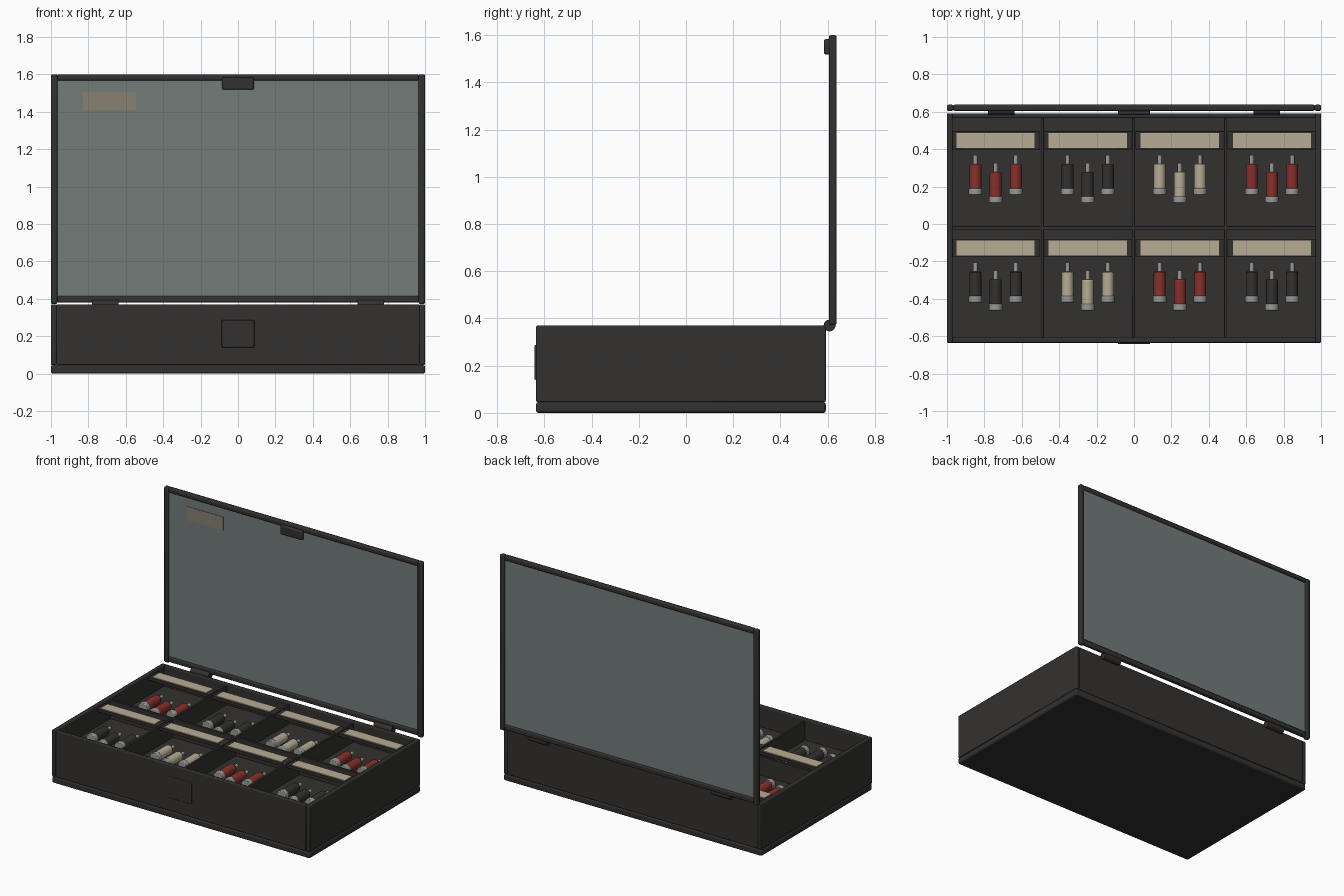
import bpy, math

if "Cube" in bpy.data.objects:
    bpy.data.objects.remove(bpy.data.objects["Cube"])


def mat(name, rgba):
    m = bpy.data.materials.new(name)
    m.diffuse_color = rgba
    m.use_nodes = True
    m.node_tree.nodes["Principled BSDF"].inputs["Base Color"].default_value = m.diffuse_color
    return m


CHAR = mat("charcoal", (0.033, 0.031, 0.029, 1))
RED = mat("red_plastic", (0.24, 0.03, 0.025, 1))
CREAM = mat("cream", (0.47, 0.41, 0.30, 1))
METAL = mat("metal", (0.32, 0.32, 0.31, 1))
GLASS = mat("smoked_glass", (0.17, 0.20, 0.195, 0.8))
TAPE = mat("faded_tape", (0.25, 0.22, 0.17, 1))


def box(name, x, y, z, m=CHAR, bevel=0.0):
    """Box from (min, max) ranges with an optional rounded edge."""
    bpy.ops.mesh.primitive_cube_add(size=1, location=[(a + b) / 2 for a, b in (x, y, z)])
    o = bpy.context.object
    o.name = name
    o.scale = [b - a for a, b in (x, y, z)]
    bpy.ops.object.transform_apply(location=False, rotation=False, scale=True)
    o.data.materials.append(m)
    if bevel:
        mod = o.modifiers.new("bevel", 'BEVEL')
        mod.width, mod.segments = bevel, 2
        bpy.ops.object.shade_smooth_by_angle()
    return o


def rod(name, r, start, end, axis, other, m, sides=20, bevel=0.0):
    """Cylinder along x or y; other gives the two remaining coordinates."""
    mid = (start + end) / 2
    if axis == 'x':
        loc, rot = (mid, *other), (0, math.pi / 2, 0)
    else:
        loc, rot = (other[0], mid, other[1]), (math.pi / 2, 0, 0)
    bpy.ops.mesh.primitive_cylinder_add(vertices=sides, radius=r, depth=end - start,
                                        location=loc, rotation=rot)
    o = bpy.context.object
    o.name = name
    o.data.materials.append(m)
    if bevel:
        mod = o.modifiers.new("bevel", 'BEVEL')
        mod.width, mod.segments, mod.limit_method = bevel, 2, 'ANGLE'
    bpy.ops.object.shade_smooth_by_angle()
    return o


# case body
box("bottom_slab", (-1, 1), (-0.635, 0.592), (0, 0.046), bevel=0.01)
box("front_wall", (-0.972, 0.972), (-0.635, -0.607), (0.046, 0.37), bevel=0.006)
box("back_wall", (-0.972, 0.972), (0.566, 0.592), (0.046, 0.37), bevel=0.006)
for s, side in ((-1, "left"), (1, "right")):
    box(side + "_wall", sorted((s * 0.97, s)), (-0.635, 0.592), (0.046, 0.37), bevel=0.006)
box("tray_floor", (-0.972, 0.972), (-0.61, 0.57), (0.205, 0.225))
box("front_latch_plate", (-0.087, 0.087), (-0.642, -0.63), (0.14, 0.288), bevel=0.005)

# compartment dividers
for i, x in enumerate((-0.49, -0.003, 0.49)):
    box(f"column_divider_{i}", (x - 0.008, x + 0.008), (-0.608, 0.567), (0.22, 0.355), bevel=0.003)
box("row_divider", (-0.971, 0.971), (-0.03, -0.012), (0.22, 0.355), bevel=0.003)


# plug lying on its side, tip pointing back
def plug(tag, x, y, m):
    z = 0.261
    rod("plug_cap_" + tag, 0.036, y, y + 0.034, 'y', (x, z), METAL, bevel=0.004)
    rod("plug_body_" + tag, 0.032, y + 0.03, y + 0.165, 'y', (x, z), m, bevel=0.005)
    rod("plug_tip_" + tag, 0.012, y + 0.16, y + 0.213, 'y', (x, z), METAL, sides=16)


# filled compartments: label ledge, label and three plugs each
for row in range(2):
    dy = -0.575 * row
    for col in range(4):
        cx = -0.74 + 0.4925 * col
        tag = f"{row}_{col}"
        box("label_ledge_" + tag, (cx - 0.238, cx + 0.238), (0.398 + dy, 0.496 + dy),
            (0.33, 0.352), bevel=0.003)
        box("label_strip_" + tag, (cx - 0.209, cx + 0.209), (0.406 + dy, 0.486 + dy),
            (0.351, 0.357), CREAM)
        colour = (RED, CHAR, CREAM)[(col + row) % 3]
        for k in (-1, 0, 1):
            plug(f"{tag}_{k + 1}", cx + 0.108 * k, 0.155 + dy - (0.042 if k == 0 else 0), colour)

# open lid
Y = (0.605, 0.638)
box("lid_top_rail", (-0.966, 0.966), Y, (1.567, 1.6), bevel=0.008)
box("lid_bottom_rail", (-0.966, 0.966), Y, (0.38, 0.416), bevel=0.008)
for s, side in ((-1, "left"), (1, "right")):
    box(f"lid_{side}_rail", sorted((s * 0.965, s)), Y, (0.372, 1.6), bevel=0.008)
    # hinges
    rod(f"{side}_hinge_barrel", 0.025, s * 0.71 - 0.07, s * 0.71 + 0.07, 'x', (0.608, 0.37), CHAR)
box("lid_glass", (-0.968, 0.968), (0.616, 0.627), (0.41, 1.572), GLASS)
box("lid_label", (-0.83, -0.545), (0.613, 0.616), (1.41, 1.505), TAPE)
box("lid_catch", (-0.085, 0.085), (0.584, 0.612), (1.518, 1.583), bevel=0.008)
